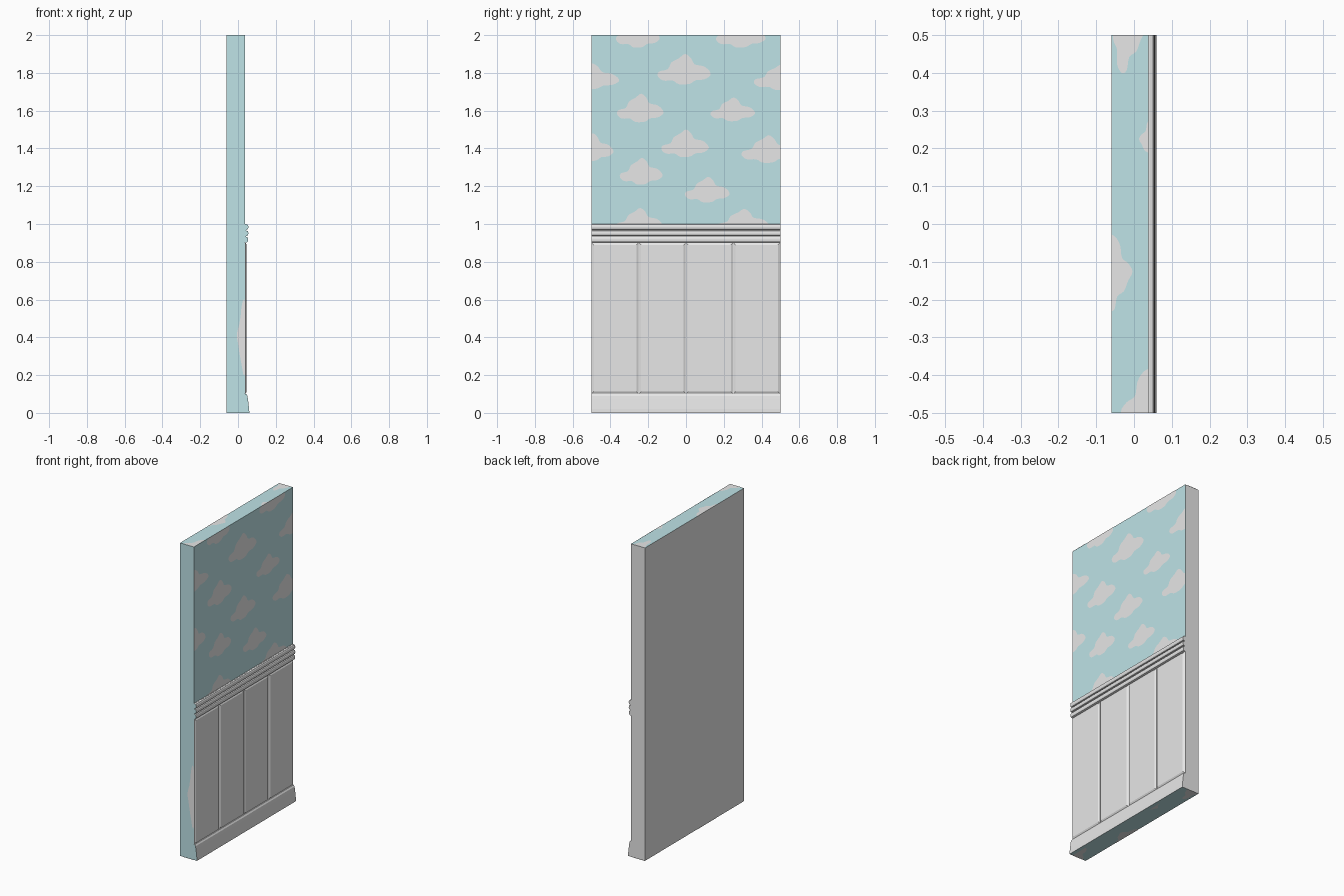
import bpy, bmesh, math
from mathutils import Vector

if "Cube" in bpy.data.objects:
    bpy.data.objects.remove(bpy.data.objects["Cube"])


def material(name, rgb):
    m = bpy.data.materials.new(name)
    m.diffuse_color = (*rgb, 1)
    m.use_nodes = True
    m.node_tree.nodes["Principled BSDF"].inputs["Base Color"].default_value = m.diffuse_color
    return m


WHITE = material("warm_white", (0.88, 0.88, 0.88))
BLUE = material("pale_sky_blue", (0.53, 0.79, 0.82))
BACK, FACE, END = -0.06, 0.038, 0.5   # wall back, wall front, half length


def finish(name, bm, rule=lambda f: 0):
    bm.normal_update()
    for f in bm.faces:
        f.material_index = rule(f)
    me = bpy.data.meshes.new(name)
    bm.to_mesh(me)
    bm.free()
    ob = bpy.data.objects.new(name, me)
    bpy.context.collection.objects.link(ob)
    me.materials.append(WHITE)
    me.materials.append(BLUE)
    return ob


def trim_colour(f):
    # papered near end and underside, everything else white
    low = f.normal.z < -0.9 and f.calc_center_median().z < 0.001
    return int(f.normal.y < -0.9 or low)


def moulding(name, profile):
    # extrude an (x, z) profile along the wall
    bm = bmesh.new()
    face = bm.faces.new([bm.verts.new((x, -END, z)) for x, z in profile])
    ext = bmesh.ops.extrude_face_region(bm, geom=[face])
    moved = [v for v in ext["geom"] if isinstance(v, bmesh.types.BMVert)]
    bmesh.ops.translate(bm, verts=moved, vec=(0, 2 * END, 0))
    bmesh.ops.recalc_face_normals(bm, faces=bm.faces[:])
    return finish(name, bm, trim_colour)


# Wall slab, split at the chair rail: white back, far end and lower front
def wall_colour(f):
    n, c = f.normal, f.calc_center_median()
    if n.x < -0.9 or n.y > 0.9 or (n.x > 0.9 and c.z < 1):
        return 0
    return 1


bm = bmesh.new()
bmesh.ops.create_cube(bm, size=1)
bmesh.ops.scale(bm, verts=bm.verts[:], vec=(FACE - BACK, 2 * END, 2))
bmesh.ops.translate(bm, verts=bm.verts[:], vec=((FACE + BACK) / 2, 0, 1))
bmesh.ops.bisect_plane(bm, geom=bm.verts[:] + bm.edges[:] + bm.faces[:],
                       plane_co=(0, 0, 1), plane_no=(0, 0, 1))
finish("wall", bm, wall_colour)

# Baseboard with a sloping face
moulding("baseboard", [(FACE - 0.005, 0), (0.06, 0), (0.059, 0.02), (0.053, 0.07),
                       (0.05, 0.09), (0.044, 0.1), (FACE - 0.005, 0.1)])

# Chair rail made of three rounded beads
rail = [(FACE - 0.005, 0.9)]
for zc, h, depth in ((0.917, 0.015, 0.015), (0.951, 0.014, 0.017), (0.984, 0.015, 0.017)):
    for i in range(7):
        a = -math.pi / 2 + math.pi * i / 6
        rail.append((0.043 + (depth - 0.005) * max(0, math.cos(a)) ** 0.6,
                     zc + h * math.sin(a)))
rail += [(0.043, 1.0), (FACE - 0.005, 1.0)]
moulding("chair_rail", rail)

# Four raised panels with sloping edges
for i in range(4):
    y0, y1 = -0.5 + i * 0.25, -0.25 + i * 0.25
    bm = bmesh.new()
    loops = []
    for x, inset in ((FACE - 0.004, 0.002), (0.040, 0.002), (0.046, 0.013)):
        loops.append([bm.verts.new((x, y, z)) for y, z in
                      ((y0 + inset * 0.9, 0.1 + inset), (y1 - inset, 0.1 + inset),
                       (y1 - inset, 0.902 - inset), (y0 + inset * 0.9, 0.902 - inset))])
    for a, b in zip(loops, loops[1:]):
        for k in range(4):
            j = (k + 1) % 4
            bm.faces.new((a[k], a[j], b[j], b[k]))
    bm.faces.new(loops[-1])
    bm.faces.new(loops[0][::-1])
    finish(f"panel_{i + 1}", bm)

# Cloud outline, one unit wide and tall, rounded with a closed spline
KEYS = [(-.5, .27), (-.47, .42), (-.31, .5), (-.24, .72), (-.1, .86), (.02, 1),
        (.13, .86), (.2, .66), (.36, .6), (.47, .46), (.5, .3), (.38, .16),
        (.22, .13), (.1, .01), (-.1, .0), (-.22, .12), (-.4, .12)]


def smooth_outline(keys, steps=3):
    p, out = [Vector(k) for k in keys], []
    for i in range(len(p)):
        a, b, c, d = (p[(i + k) % len(p)] for k in (-1, 0, 1, 2))
        for s in range(steps):
            t = s / steps
            out.append(0.5 * (2 * b + (c - a) * t + (2 * a - 5 * b + 4 * c - d) * t ** 2
                              + (3 * b - a - 3 * c + d) * t ** 3))
    return out


OUTLINE = smooth_outline(KEYS)


def clouds(name, boxes, place, out, limits):
    # boxes are (u0, u1, v0, v1); place maps (u, v) onto the wall surface
    bm = bmesh.new()
    for u0, u1, v0, v1 in boxes:
        bm.faces.new([bm.verts.new(place((u0 + u1) / 2 + p.x * (u1 - u0),
                                         v0 + p.y * (v1 - v0))) for p in OUTLINE])
    bmesh.ops.triangulate(bm, faces=bm.faces[:])
    for co, no in limits:
        bmesh.ops.bisect_plane(bm, geom=bm.verts[:] + bm.edges[:] + bm.faces[:],
                               plane_co=co, plane_no=no, clear_outer=True)
    bm.normal_update()
    bmesh.ops.reverse_faces(bm, faces=[f for f in bm.faces if f.normal.dot(Vector(out)) < 0])
    finish(name, bm)


ends = [((0, -END, 0), (0, -1, 0)), ((0, END, 0), (0, 1, 0))]
sides = [((BACK, 0, 0), (-1, 0, 0)), ((FACE, 0, 0), (1, 0, 0))]

# Clouds on the main papered face
clouds("front_clouds",
       [(-.37, -.14, 1.935, 2.08), (.16, .42, 1.935, 2.08), (-.65, -.355, 1.715, 1.85),
        (-.15, .13, 1.74, 1.90), (.36, .64, 1.71, 1.845), (-.365, -.12, 1.54, 1.69),
        (.13, .365, 1.545, 1.67), (-.61, -.385, 1.335, 1.48), (-.13, .12, 1.355, 1.50),
        (.295, .57, 1.325, 1.47), (-.35, -.125, 1.21, 1.35), (-.005, .23, 1.115, 1.25),
        (-.37, -.125, .945, 1.085), (.165, .44, .945, 1.08)],
       lambda u, v: (FACE + .001, u, v), (1, 0, 0),
       ends + [((0, 0, 1), (0, 0, -1)), ((0, 0, 2), (0, 0, 1))])

# Stretched clouds on the top and underside: (y0, y1, x at base, x at peak)
edge = [(-.23, -.03, -.085, -.004), (.165, .28, .065, .013), (-.62, -.385, .075, -.035),
        (.4, .62, -.055, .03)]
clouds("top_clouds", edge, lambda u, v: (v, u, 2.001), (0, 0, 1), ends + sides)
clouds("underside_clouds", edge, lambda u, v: (v, u, -.001), (0, 0, -1), ends + sides)

# One stretched cloud on the near end
clouds("end_cloud", [(.2, .6, .05, -.006)],
       lambda u, v: (v, -END - .001, u), (0, -1, 0), sides)
